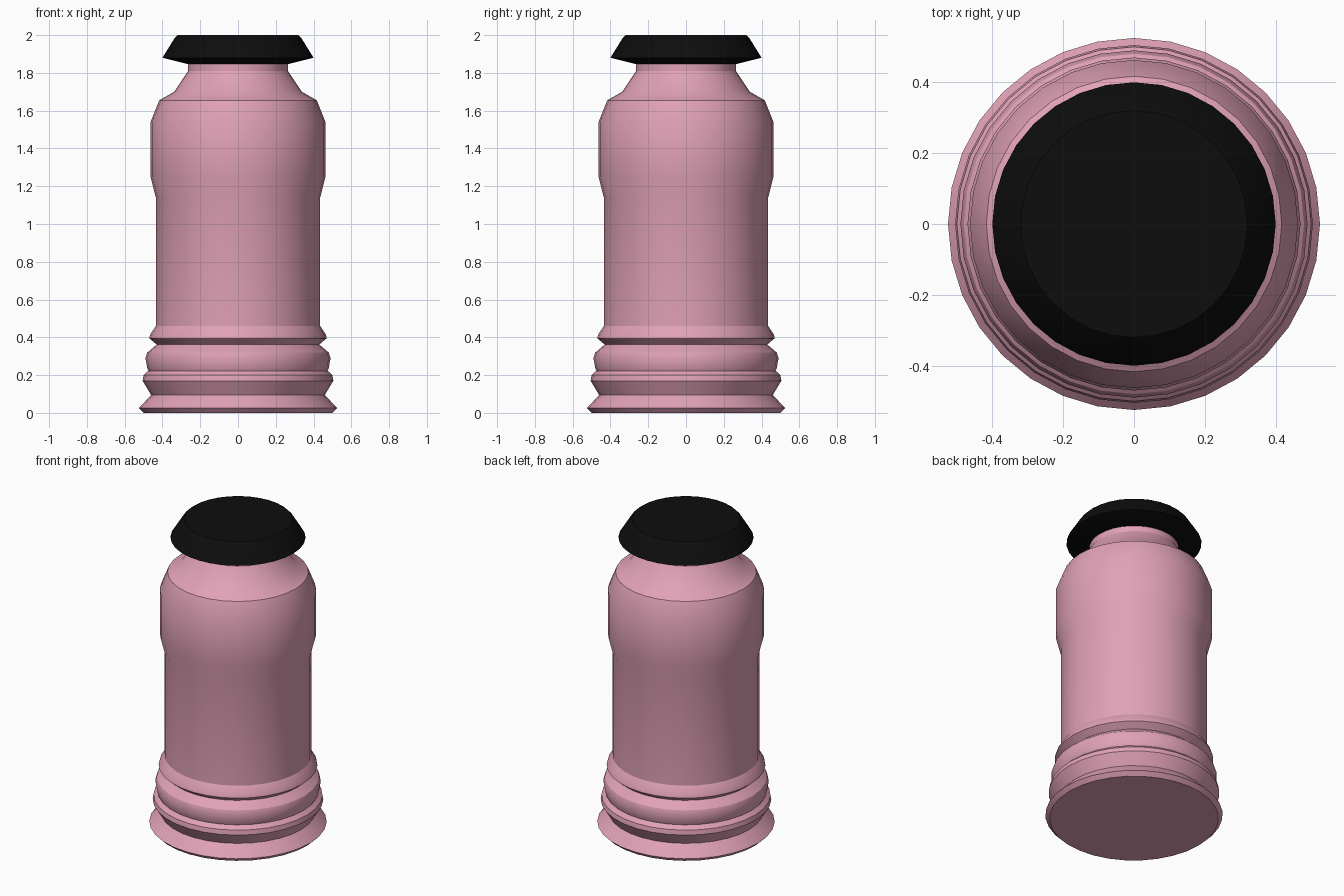
import bpy
import bmesh
import math

if "Cube" in bpy.data.objects:
    bpy.data.objects.remove(bpy.data.objects["Cube"], do_unlink=True)

SIDES = 32


def material(name, color):
    mat = bpy.data.materials.new(name)
    mat.use_nodes = True
    mat.diffuse_color = color
    mat.node_tree.nodes["Principled BSDF"].inputs["Base Color"].default_value = color
    return mat


def lathe(name, profile, mat):
    """Turn a (radius, height) profile around z and close both ends."""
    bm = bmesh.new()
    rings = []
    for radius, z in profile:
        ring = []
        for i in range(SIDES):
            a = math.tau * i / SIDES
            ring.append(bm.verts.new((radius * math.cos(a), radius * math.sin(a), z)))
        rings.append(ring)
    for low, high in zip(rings, rings[1:]):
        for i in range(SIDES):
            j = (i + 1) % SIDES
            bm.faces.new((low[i], low[j], high[j], high[i]))
    bm.faces.new(rings[0][::-1])
    bm.faces.new(rings[-1])
    mesh = bpy.data.meshes.new(name)
    bm.to_mesh(mesh)
    bm.free()
    mesh.materials.append(mat)
    obj = bpy.data.objects.new(name, mesh)
    bpy.context.collection.objects.link(obj)
    bpy.ops.object.select_all(action="DESELECT")
    obj.select_set(True)
    bpy.context.view_layer.objects.active = obj
    bpy.ops.object.shade_smooth_by_angle(angle=math.radians(30))
    return obj


pink = material("dusty pink", (0.75, 0.36, 0.47, 1))
black = material("black", (0.004, 0.004, 0.004, 1))

# Body: flared foot, three base rings, column, shoulder and neck
body_profile = [
    (0.50, 0.0), (0.525, 0.025), (0.46, 0.095),
    (0.505, 0.17), (0.50, 0.2), (0.475, 0.223),
    (0.48, 0.235), (0.49, 0.29), (0.48, 0.32), (0.43, 0.362),
    (0.47, 0.395), (0.465, 0.415), (0.435, 0.46),
    (0.435, 1.14), (0.463, 1.25), (0.463, 1.54), (0.417, 1.655),
    (0.338, 1.70), (0.265, 1.81), (0.265, 1.85),
]
lathe("bottle_body", body_profile, pink)

# Cap: overhanging lid with a bevelled top
cap_profile = [(0.26, 1.845), (0.40, 1.88), (0.335, 1.985), (0.32, 2.0)]
lathe("cap", cap_profile, black)
